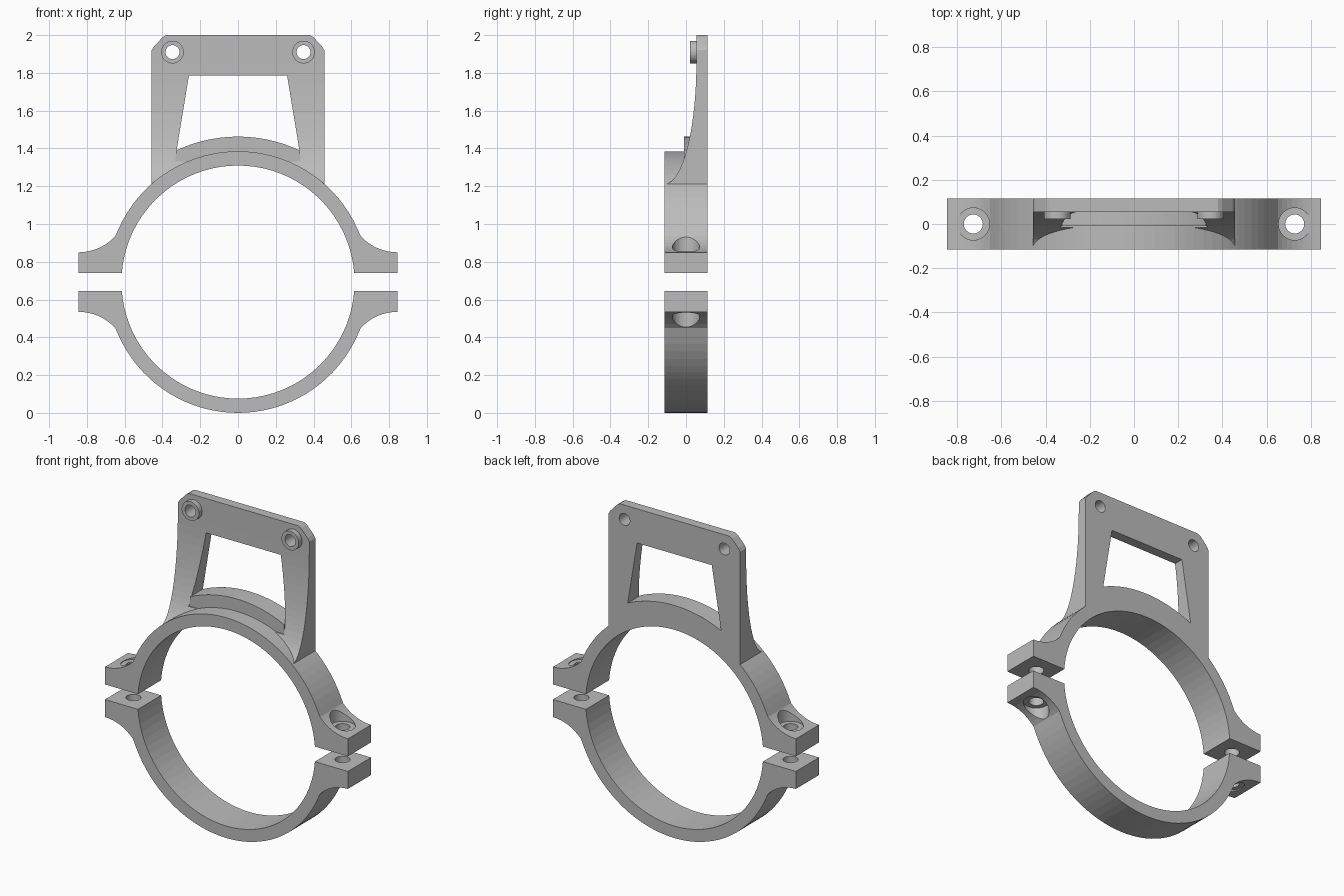
import bpy, bmesh, math
from math import sin, cos, radians, asin, degrees, sqrt

if "Cube" in bpy.data.objects:
    bpy.data.objects.remove(bpy.data.objects["Cube"], do_unlink=True)

CZ = 0.6925              # height of the ring centre
R_OUT, R_IN, R_LIP = 0.6925, 0.617, 0.77
FRONT, BACK = -0.115, 0.115
PLATE_Y = 0.055          # front face of the thin plate

grey = bpy.data.materials.new("plain grey")
grey.use_nodes = True
grey.diffuse_color = (0.5, 0.5, 0.5, 1)
grey.node_tree.nodes["Principled BSDF"].inputs["Base Color"].default_value = (0.5, 0.5, 0.5, 1)


def arc(radius, a0, a1, n, cx=0, cz=CZ):
    """Points on an arc, angles in degrees."""
    angles = [radians(a0 + (a1 - a0) * i / n) for i in range(n + 1)]
    return [(cx + radius * cos(a), cz + radius * sin(a)) for a in angles]


def prism(name, outline, start, end, axis="y"):
    """Extrude a closed outline along one axis."""
    place = {"x": lambda p, d: (d, p[0], p[1]),
             "y": lambda p, d: (p[0], d, p[1]),
             "z": lambda p, d: (p[0], p[1], d)}[axis]
    bm = bmesh.new()
    low = [bm.verts.new(place(p, start)) for p in outline]
    high = [bm.verts.new(place(p, end)) for p in outline]
    bm.faces.new(low)
    bm.faces.new(high)
    for i in range(len(outline)):
        j = (i + 1) % len(outline)
        bm.faces.new((low[i], low[j], high[j], high[i]))
    bmesh.ops.recalc_face_normals(bm, faces=bm.faces)
    mesh = bpy.data.meshes.new(name)
    bm.to_mesh(mesh)
    bm.free()
    mesh.materials.append(grey)
    obj = bpy.data.objects.new(name, mesh)
    bpy.context.collection.objects.link(obj)
    return obj


def disc(name, radius, cx, cz, start, end, axis):
    return prism(name, arc(radius, 0, 360, 32, cx, cz)[:-1], start, end, axis)


def combine(target, other, operation):
    """Apply a boolean and discard the helper."""
    mod = target.modifiers.new("shape", "BOOLEAN")
    mod.operation, mod.solver, mod.object = operation, "EXACT", other
    bpy.context.view_layer.update()
    bpy.context.view_layer.objects.active = target
    bpy.ops.object.modifier_apply(modifier=mod.name)
    bpy.data.objects.remove(other, do_unlink=True)


def mirrored(points):
    """Complete a right-hand outline with its left-hand copy."""
    return points + [(-x, z) for x, z in reversed(points)]


def half_clamp(name, up):
    """Half ring with two flared ears and counterbored bolt holes."""
    gap, ear_x, ear_top, fillet = 0.0475, 0.845, 0.1575, 0.266
    ear = [(R_IN * cos(asin(gap / R_IN)), gap), (ear_x, gap)]
    ear += arc(fillet, 270, 223, 8, ear_x, ear_top + fillet)
    outer = arc(R_OUT, 20.5, 159.5, 36, cz=0)[1:-1]
    a = degrees(asin(gap / R_IN))
    inner = arc(R_IN, 180 - a, a, 40, cz=0)[1:-1]
    outline = ear + outer + [(-x, z) for x, z in reversed(ear)] + inner
    obj = prism(name, [(x, CZ + up * z) for x, z in outline], FRONT, BACK)
    for x in (-0.727, 0.727):
        for radius, z0, z1 in ((0.043, 0, 0.3), (0.073, ear_top, 0.4)):
            hole = disc("bolt_cutter", radius, x, 0, CZ + up * z0, CZ + up * z1, "z")
            combine(obj, hole, "DIFFERENCE")
    return obj


# Clamp halves
lower = half_clamp("lower_clamp", -1)
upper = half_clamp("upper_clamp_bracket", 1)

# Mounting bracket: outline with clipped top corners and an arched base
W, R_BASE = 0.457, 0.655
a = degrees(math.acos(W / R_BASE))
outline = mirrored([(W, 1.92), (0.445, 1.94), (0.4, 1.988), (0.38, 2.0)])
outline += arc(R_BASE, 180 - a, a, 24)
bracket = prism("bracket", outline, FRONT, BACK)

# Concave front sweep
sweep = [(FRONT + 0.17 * cos(radians(t)), 1.85 + 0.64 * sin(radians(t)))
         for t in range(-90, 1, 5)]
sweep += [(PLATE_Y, 2.1), (-0.2, 2.1), (-0.2, 1.21)]
combine(bracket, prism("sweep_cutter", sweep, -1, 1, "x"), "DIFFERENCE")

# Tapered window above the arched lip
t = degrees(math.acos(0.325 / R_LIP))
lip_top = arc(R_LIP, t, 180 - t, 24)
window = lip_top + [(-0.26, 1.785), (0.26, 1.785)]
combine(bracket, prism("window_cutter", window, -0.3, 0.3), "DIFFERENCE")
pocket = mirrored([(0.332, 1.33), (0.325, 1.39), (0.305, 1.5)])
combine(bracket, prism("pocket_cutter", pocket, -0.3, -0.01), "DIFFERENCE")

# Arched lip
lip = lip_top + [(-0.332, 1.33)]
lip += arc(R_BASE, 114, 66, 16) + [(0.332, 1.33)]
combine(bracket, prism("lip", lip, -0.01, BACK - 0.001), "UNION")
combine(upper, bracket, "UNION")

# Bosses with through holes
for x in (-0.347, 0.347):
    combine(upper, disc("boss", 0.06, x, 1.91, 0.022, 0.08, "y"), "UNION")
    combine(upper, disc("hole_cutter", 0.037, x, 1.91, -0.1, 0.3, "y"), "DIFFERENCE")
